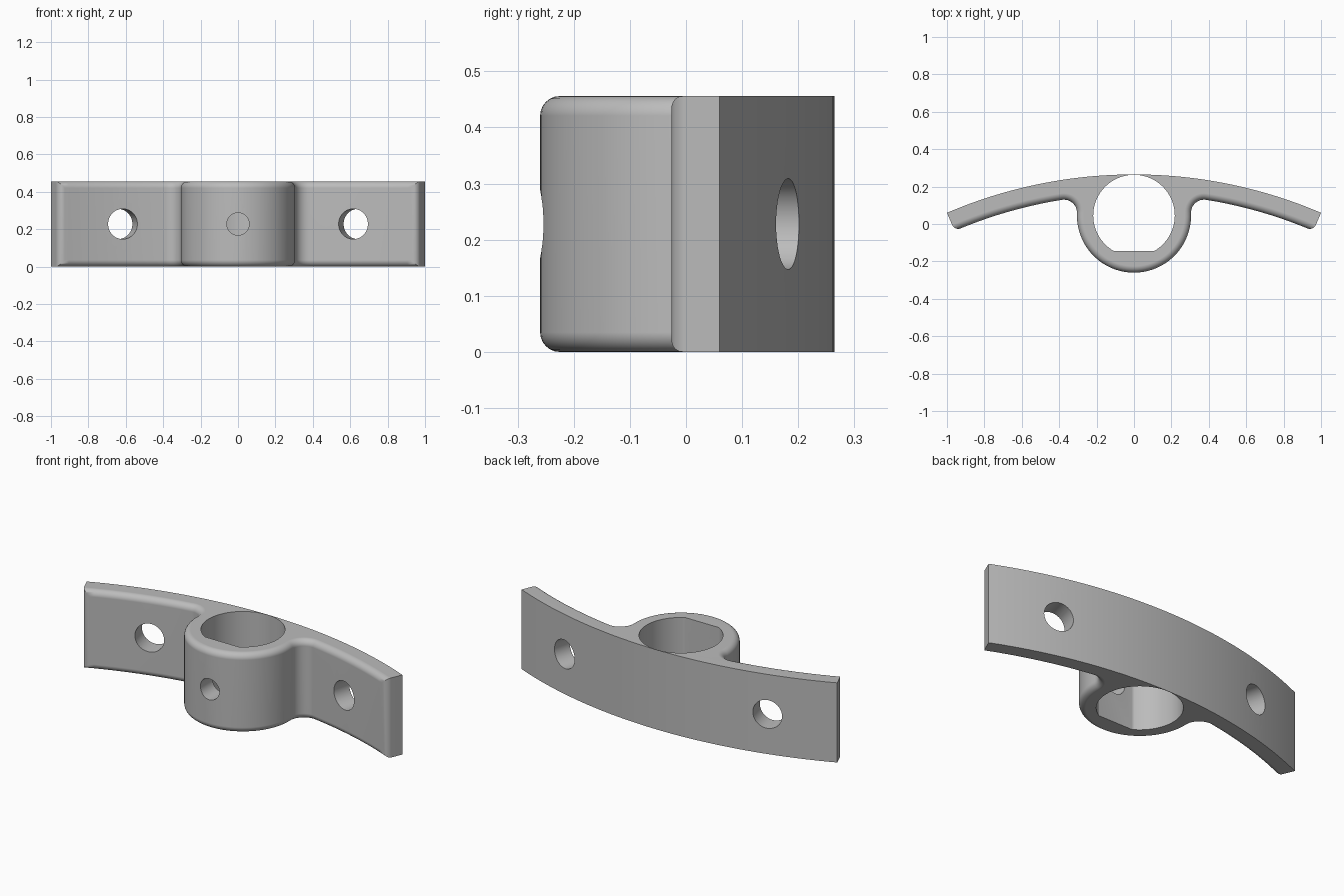
import bpy, bmesh
from math import sin, cos, pi, asin, acos, atan2
from mathutils import Vector, Matrix

if "Cube" in bpy.data.objects:
    bpy.data.objects.remove(bpy.data.objects["Cube"])

HEIGHT = 0.456
BACK_R, THICK = 2.54, 0.105
BAR_C = Vector((0, -2.275))      # centre of the bar's curvature
BOSS_C = Vector((0, 0.045))      # centre of the socket
BOSS_R, BORE_R, FILLET_R = 0.305, 0.218, 0.07
ROUND = 0.035

grey = bpy.data.materials.new("grey")
grey.use_nodes = True
colour = (0.5, 0.5, 0.5, 1)
grey.diffuse_color = colour
grey.node_tree.nodes["Principled BSDF"].inputs["Base Color"].default_value = colour


def arc(centre, r, a, b, n):
    """Points on an arc; angles run clockwise from +y."""
    angles = [a + (b - a) * i / n for i in range(n + 1)]
    return [centre + r * Vector((sin(t), cos(t))) for t in angles]


def prism(name, points, z0, z1):
    bm = bmesh.new()
    face = bm.faces.new([bm.verts.new((p.x, p.y, z0)) for p in points])
    top = bmesh.ops.extrude_face_region(bm, geom=[face])["geom"]
    bmesh.ops.translate(bm, vec=(0, 0, z1 - z0),
                        verts=[v for v in top if isinstance(v, bmesh.types.BMVert)])
    bmesh.ops.recalc_face_normals(bm, faces=bm.faces)
    return finish(name, bm)


def finish(name, bm):
    mesh = bpy.data.meshes.new(name)
    bm.to_mesh(mesh)
    bm.free()
    mesh.materials.append(grey)
    obj = bpy.data.objects.new(name, mesh)
    bpy.context.collection.objects.link(obj)
    return obj


def drill(name, r, position, direction, depth):
    bm = bmesh.new()
    bmesh.ops.create_cone(bm, cap_ends=True, segments=48, radius1=r, radius2=r, depth=depth)
    turn = direction.to_track_quat('Z', 'Y').to_matrix().to_4x4()
    bm.transform(Matrix.Translation(position) @ turn)
    return finish(name, bm)


# Outline: boss, fillet into the bar, bar front, bar back
inner_r = BACK_R - THICK
a, b, d = BOSS_R + FILLET_R, inner_r - FILLET_R, BOSS_C.y - BAR_C.y
boss_end = pi - acos((a * a + d * d - b * b) / (2 * a * d))
fillet_c = BOSS_C + a * Vector((sin(boss_end), cos(boss_end)))
fillet_end = atan2(fillet_c.x, fillet_c.y - BAR_C.y)
bar_end = asin(1 / BACK_R)
front = (arc(BOSS_C, BOSS_R, pi, boss_end, 24)
         + arc(fillet_c, FILLET_R, boss_end - pi, fillet_end, 12)[1:]
         + arc(BAR_C, inner_r, fillet_end, bar_end, 10)[1:])
half = front + arc(BAR_C, BACK_R, bar_end, 0, 24)
outline = half + [Vector((-p.x, p.y)) for p in reversed(half[1:-1])]
bracket = prism("curved_bracket", outline, 0, HEIGHT)

# Round the front rims and the two upright front corners
bm = bmesh.new()
bm.from_mesh(bracket.data)
front_xy = [Vector((s * p.x, p.y)) for p in front for s in (1, -1)]
on_front = {v for v in bm.verts if min((v.co.xy - p).length for p in front_xy) < 1e-4}
corner_x = front[-1].x
edges = []
for e in bm.edges:
    if all(v in on_front for v in e.verts):
        upright = abs(e.verts[0].co.z - e.verts[1].co.z) > 0.1
        if not upright or abs(abs(e.verts[0].co.x) - corner_x) < 1e-4:
            edges.append(e)
bmesh.ops.bevel(bm, geom=edges, offset=ROUND, segments=6, profile=0.5,
                affect='EDGES', clamp_overlap=False)
bm.to_mesh(bracket.data)
bm.free()

# Flat-sided bore, set screw hole and two radial mounting holes
flat_angle = pi - acos(0.19 / BORE_R)
cutters = [prism("bore_cutter", arc(BOSS_C, BORE_R, -flat_angle, flat_angle, 80), -0.1, HEIGHT + 0.1),
           drill("screw_cutter", 0.06, Vector((0, -0.2, HEIGHT / 2)), Vector((0, 1, 0)), 0.3)]
for side in (-1, 1):
    t = side * 0.256
    out = Vector((sin(t), cos(t), 0))
    middle = Vector((0, BAR_C.y, HEIGHT / 2)) + out * (BACK_R - THICK / 2)
    cutters.append(drill("mount_cutter", 0.081, middle, out, 0.3))

bpy.ops.object.select_all(action='DESELECT')
bracket.select_set(True)
bpy.context.view_layer.objects.active = bracket
for cutter in cutters:
    cutter.hide_render = True
    mod = bracket.modifiers.new("cut", 'BOOLEAN')
    mod.operation, mod.solver, mod.object = 'DIFFERENCE', 'EXACT', cutter
    bpy.ops.object.modifier_apply(modifier=mod.name)
    bpy.data.objects.remove(cutter)

bpy.ops.object.shade_smooth_by_angle(angle=0.6)
normals = bracket.modifiers.new("clean_shading", 'WEIGHTED_NORMAL')
normals.keep_sharp = True
